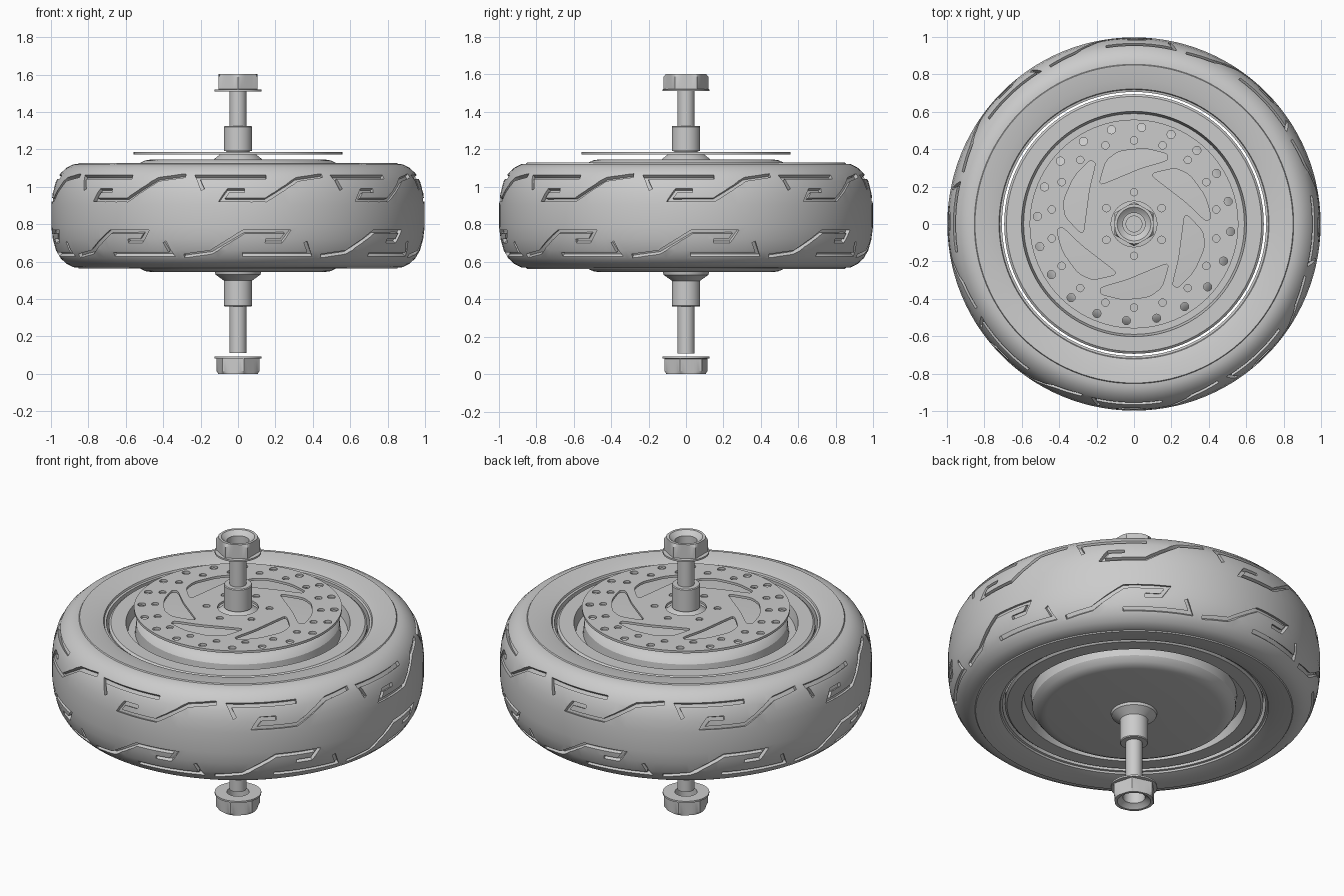
import bpy, bmesh
from math import sin, cos, pi, radians, tau
from mathutils import Vector

if "Cube" in bpy.data.objects:
    bpy.data.objects.remove(bpy.data.objects["Cube"])

MID = 0.845  # height of the tyre's centre plane


def finish(name, bm, angle=30):
    bmesh.ops.recalc_face_normals(bm, faces=bm.faces)
    me = bpy.data.meshes.new(name)
    bm.to_mesh(me)
    bm.free()
    ob = bpy.data.objects.new(name, me)
    bpy.context.collection.objects.link(ob)
    smooth(ob, angle)
    return ob


def smooth(ob, angle=30):
    bpy.ops.object.select_all(action='DESELECT')
    ob.select_set(True)
    bpy.context.view_layer.objects.active = ob
    bpy.ops.object.shade_smooth_by_angle(angle=radians(angle))


def lathe(name, profile, segs=96, closed=True, shape=lambda r, z, a: r):
    """Revolve an (r, z) profile round the z axis; open profiles get end caps."""
    bm = bmesh.new()
    rings = []
    for r, z in profile:
        ring = []
        for i in range(segs):
            a = tau * i / segs
            q = shape(r, z, a)
            ring.append(bm.verts.new((q * cos(a), q * sin(a), z)))
        rings.append(ring)
    n = len(rings)
    for k in range(n if closed else n - 1):
        p, q = rings[k], rings[(k + 1) % n]
        for i in range(segs):
            j = (i + 1) % segs
            bm.faces.new((p[i], p[j], q[j], q[i]))
    if not closed:
        bm.faces.new(rings[0])
        bm.faces.new(rings[-1])
    return finish(name, bm)


def mirrored(half):
    """Half profile given as (r, height above centre), continued below it."""
    return [(r, MID + h) for r, h in half] + [(r, MID - h) for r, h in reversed(half)]


# Tyre body
half = [(.706, .25), (.718, .252), (.722, .262), (.77, .275), (.85, .283), (.854, .277),
        (.88, .275), (.915, .258), (.948, .228), (.973, .185), (.99, .125), (.998, .06)]
tyre = lathe("tyre", mirrored(half), 112)


# Tread grooves, cut as strips that follow the tyre surface
def surface_radius(h):
    pts = [(.998, 0)] + half[:5:-1]
    pts[1] = half[-1]
    for (r0, h0), (r1, h1) in zip(pts, pts[1:]):
        if h <= h1:
            return r0 + (r1 - r0) * (h - h0) / (h1 - h0)
    return pts[-1][0]


def groove(bm, path, turn, flip, width=.02):
    # path of (degrees, height) -> flat strip coordinates, subdivided
    pts = [Vector((radians(d), h)) for d, h in path]
    fine = []
    for p, q in zip(pts, pts[1:]):
        n = max(1, int((q - p).length / .06))
        fine += [p.lerp(q, i / n) for i in range(n)]
    fine.append(pts[-1])
    rows = []
    for i, p in enumerate(fine):
        d0 = (p - fine[max(i - 1, 0)]).normalized()
        d1 = (fine[min(i + 1, len(fine) - 1)] - p).normalized()
        t = (d0 + d1).normalized()
        ref = d1 if d1.length else d0
        side = Vector((-t.y, t.x)) * (width / 2 / max(.5, t.dot(ref)))
        row = []
        for s, depth in ((1, .03), (-1, .03), (-1, -.02), (1, -.02)):
            q = p + side * s
            r, h = surface_radius(abs(q.y)), q.y
            out = Vector((r - .78, h * .8)).normalized() * depth
            r, h, a = r + out.x, h + out.y, q.x
            if flip:
                a, h = radians(10.5) - a, -h
            a += turn
            row.append(bm.verts.new((r * sin(a), -r * cos(a), MID + h)))
        rows.append(row)
    for p, q in zip(rows, rows[1:]):
        for i in range(4):
            j = (i + 1) % 4
            bm.faces.new((p[i], p[j], q[j], q[i]))
    bm.faces.new(rows[0])
    bm.faces.new(rows[-1])


paths = [
    [(2, .135), (-3, .135), (-5, .085), (8.6, .085), (19, .195), (28, .215)],
    [(9, .207), (-13, .207), (-11, .14)],
]
bm = bmesh.new()
for k in range(8):
    for flip in (False, True):
        for path in paths:
            groove(bm, path, tau * k / 8, flip)
cutter = finish("tread_cutter", bm)
cutter.hide_render = True
cutter.hide_set(True)
mod = tyre.modifiers.new("tread", 'BOOLEAN')
mod.operation = 'DIFFERENCE'
mod.solver = 'EXACT'
mod.object = cutter
bpy.ops.object.select_all(action='DESELECT')
bpy.context.view_layer.objects.active = tyre
tyre.select_set(True)
bpy.ops.object.modifier_apply(modifier="tread")
bpy.data.objects.remove(cutter)
smooth(tyre)

# Hub drum with the groove and flat rim around it
lathe("hub_and_rim", mirrored([
    (.075, .30), (.47, .30), (.495, .296), (.525, .282), (.546, .255), (.552, .19),
    (.59, .19), (.602, .25), (.682, .25), (.694, .24)]))

# Stepped collars on both sides
lathe("upper_collar", [(.135, 1.14), (.125, 1.15), (.09, 1.178), (.062, 1.188), (.062, 1.192),
                       (.076, 1.192), (.076, 1.32), (.072, 1.325)], 48, closed=False)
lathe("lower_collar", [(.125, .55), (.12, .53), (.082, .503), (.076, .498), (.076, .365),
                       (.072, .36)], 48, closed=False)
lathe("axle", [(.045, .11), (.045, 1.53)], 32, closed=False)


# Flanged hex nuts with dished openings
def nut(name, base, up, corner):
    def hexed(r, z, a):
        if abs(z - base) < .011:
            return r
        off = (a - corner) % (pi / 3) - pi / 6
        return min(r, .103 / cos(off))
    prof = [(.06, 0), (.125, 0), (.125, .01), (.119, .0115), (.119, .078), (.106, .093),
            (.09, .093), (.07, .075), (.06, .07)]
    lathe(name, [(r, base + up * h) for r, h in prof], 48, shape=hexed)


nut("upper_nut", 1.51, 1, pi / 2)
nut("lower_nut", .093, -1, pi / 2 + radians(15))


# Brake disc: a filled flat curve with windows and drilled holes
def ring(r, n=16, cx=0, cy=0):
    return [(cx + r * cos(tau * i / n), cy + r * sin(tau * i / n)) for i in range(n)]


def rounded(pts, rounds=3, f=.16):
    for _ in range(rounds):
        new = []
        for (ax, ay), (bx, by) in zip(pts, pts[1:] + pts[:1]):
            new += [(ax + (bx - ax) * t, ay + (by - ay) * t) for t in (f, 1 - f)]
        pts = new
    return pts


def turned(pts, a):
    return [(x * cos(a) - y * sin(a), x * sin(a) + y * cos(a)) for x, y in pts]


loops = [ring(.558, 96), ring(.11, 32)]
for count, radius, start, size in ((20, .518, 13.5, .022), (18, .447, 10, .02), (6, .17, 30, .02)):
    for k in range(count):
        a = radians(start) + tau * k / count
        loops.append(ring(size, 12, radius * cos(a), radius * sin(a)))
window = rounded([(-.19, .205), (-.15, .34), (-.08, .39), (.06, .405), (.18, .375), (.18, .34),
                  (.04, .30), (-.08, .25)])
loops += [turned(window, tau * k / 6) for k in range(6)]

cu = bpy.data.curves.new("brake_disc", 'CURVE')
cu.dimensions = '2D'
cu.fill_mode = 'BOTH'
cu.extrude = .007
for pts in loops:
    sp = cu.splines.new('POLY')
    sp.points.add(len(pts) - 1)
    for p, (x, y) in zip(sp.points, pts):
        p.co = (x, y, 0, 1)
    sp.use_cyclic_u = True
disc = bpy.data.objects.new("brake_disc", cu)
disc.location.z = 1.179
bpy.context.collection.objects.link(disc)
bpy.ops.object.select_all(action='DESELECT')
disc.select_set(True)
bpy.context.view_layer.objects.active = disc
bpy.ops.object.convert(target='MESH')
smooth(bpy.context.view_layer.objects.active)
